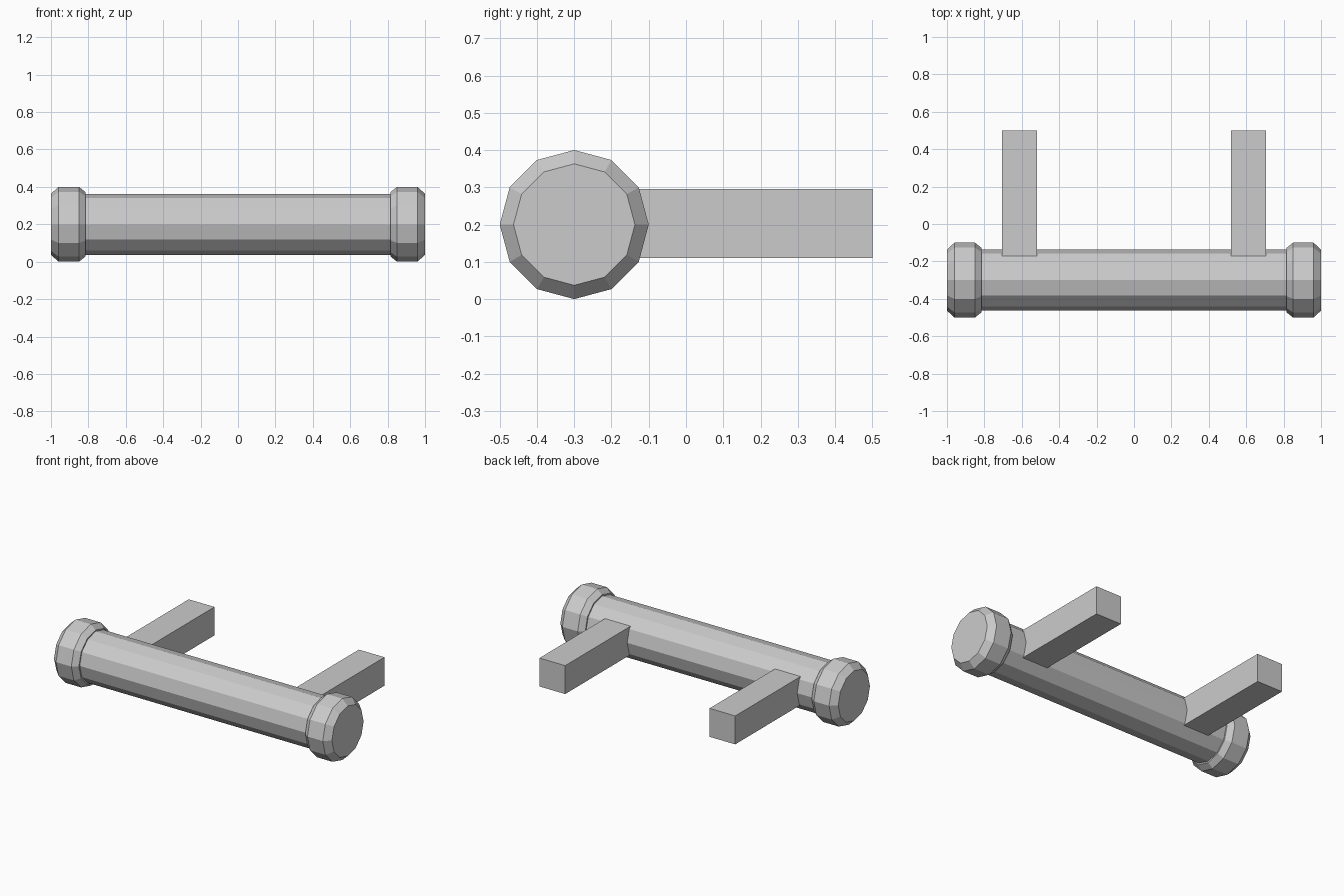
import bpy, bmesh, math

if "Cube" in bpy.data.objects:
    bpy.data.objects.remove(bpy.data.objects["Cube"])

SIDES = 12
AXIS_Y, AXIS_Z = -0.3, 0.2


def finish(name, bm):
    bmesh.ops.recalc_face_normals(bm, faces=bm.faces)
    mesh = bpy.data.meshes.new(name)
    bm.to_mesh(mesh)
    bm.free()
    obj = bpy.data.objects.new(name, mesh)
    bpy.context.collection.objects.link(obj)
    return obj


def turned_bar(name, profile):
    """Lathe (x, radius) points around the bar axis and close both ends."""
    bm = bmesh.new()
    rings = []
    for x, r in profile:
        angles = [math.tau * i / SIDES for i in range(SIDES)]
        rings.append([bm.verts.new((x, AXIS_Y + r * math.cos(a), AXIS_Z + r * math.sin(a)))
                      for a in angles])
    for a, b in zip(rings, rings[1:]):
        for i in range(SIDES):
            j = (i + 1) % SIDES
            bm.faces.new((a[i], a[j], b[j], b[i]))
    bm.faces.new(rings[0])
    bm.faces.new(rings[-1])
    return finish(name, bm)


def box(name, lo, hi):
    bm = bmesh.new()
    bmesh.ops.create_cube(bm, size=1)
    for v in bm.verts:
        v.co = [(l + h) / 2 + c * (h - l) for l, h, c in zip(lo, hi, v.co)]
    return finish(name, bm)


# Round crossbar with a chamfered collar at each end
half = [(-1.0, 0.163), (-0.96, 0.2), (-0.85, 0.2), (-0.815, 0.172), (-0.815, 0.163)]
turned_bar("crossbar", half + [(-x, r) for x, r in reversed(half)])

# Two square mounting arms running back from the bar
for side, cx in (("left", -0.612), ("right", 0.612)):
    box(side + "_arm", (cx - 0.0925, -0.21, 0.11), (cx + 0.0925, 0.5, 0.295))
